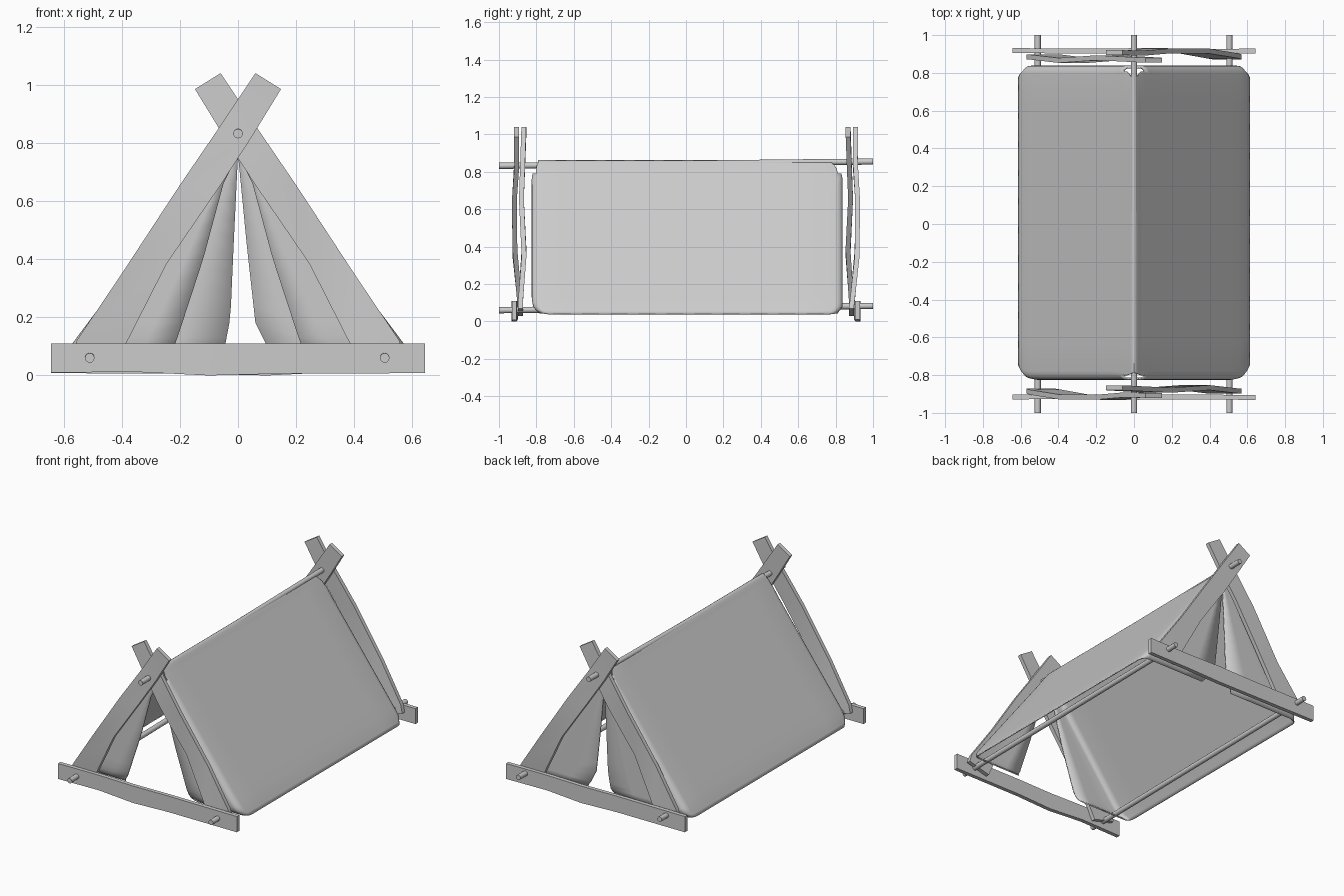
import bpy, math
from mathutils import Vector

if "Cube" in bpy.data.objects:
    bpy.data.objects.remove(bpy.data.objects["Cube"], do_unlink=True)

GREY = (0.6, 0.6, 0.6, 1)
grey = bpy.data.materials.new("plain grey")
grey.use_nodes = True
grey.diffuse_color = GREY
bsdf = grey.node_tree.nodes["Principled BSDF"]
bsdf.inputs["Base Color"].default_value = GREY
bsdf.inputs["Roughness"].default_value = 0.8


def finish(name, verts, faces, angle=40):
    mesh = bpy.data.meshes.new(name)
    mesh.from_pydata(verts, [], faces)
    mesh.materials.append(grey)
    obj = bpy.data.objects.new(name, mesh)
    bpy.context.collection.objects.link(obj)
    bpy.ops.object.select_all(action='DESELECT')
    obj.select_set(True)
    bpy.context.view_layer.objects.active = obj
    bpy.ops.object.shade_smooth_by_angle(angle=math.radians(angle))
    return obj


def lerp(table, t):
    """Piecewise linear lookup in a list of (key, value)."""
    for (a, va), (b, vb) in zip(table, table[1:]):
        if t <= b:
            return va + (vb - va) * max(0, (t - a) / (b - a))
    return table[-1][1]


def plank(name, edges, depth, mirror=1, turn=1, thick=0.026):
    """Warped board; edges = pairs of (x, z) rim points, depth = y at each pair."""
    verts, faces = [], []
    for ((ax, az), (bx, bz)), y in zip(edges, depth):
        for x, z, off in ((ax, az, -1), (bx, bz, -1), (bx, bz, 1), (ax, az, 1)):
            verts.append((x * mirror * turn, (y + off * thick / 2) * turn, z))
    n = len(edges)
    for i in range(n - 1):
        for k in range(4):
            a, b = i * 4 + k, i * 4 + (k + 1) % 4
            faces.append((a, b, b + 4, a + 4))
    faces += [(3, 2, 1, 0), tuple(range(4 * n - 4, 4 * n))]
    if mirror < 0:
        faces = [f[::-1] for f in faces]
    return finish(name, verts, faces)


# End frames: two crossed boards and one ground board, the back turned half round
leg = [((-.57, .07), (-.42, .03)), ((-.555, .12), (-.385, .11)),
       ((-.40, .35), (-.245, .385)), ((-.20, .655), (-.06, .655)),
       ((-.06, .86), (.05, .825)), ((.06, 1.04), (.148, .985))]
rail = [((x, .11), (x, low)) for x, low in
        ((-.643, .01), (-.35, .012), (-.1, 0), (.15, .006), (.643, .008))]
for side, turn in (("front", 1), ("back", -1)):
    plank(side + "_outer_leg", leg, (-.884, -.89, -.915, -.917, -.905, -.907), 1, turn)
    plank(side + "_inner_leg", leg, (-.884, -.884, -.866, -.88, -.873, -.867), -1, turn)
    plank(side + "_ground_board", rail, (-.916, -.912, -.92, -.915, -.918), 1, turn)


# Poles running the whole length
def pole(name, x, z_front, z_back, radius=0.0165, sides=12):
    start, end = Vector((x, -1, z_front)), Vector((x, 1, z_back))
    bpy.ops.mesh.primitive_cylinder_add(vertices=sides, radius=radius,
                                        depth=(end - start).length,
                                        location=(start + end) / 2)
    obj = bpy.context.object
    obj.name = name
    obj.rotation_euler = (end - start).to_track_quat('Z', 'Y').to_euler()
    obj.data.materials.append(grey)
    bpy.ops.object.shade_smooth_by_angle(angle=math.radians(40))


pole("ridge_pole", 0, .832, .855)
pole("right_ground_pole", -.51, .06, .083)
pole("left_ground_pole", .505, .06, .083)

# Canvas: each half wraps from front door edge, along the slope, to the back door edge
BOTTOM, TOP = .042, .862
front_door = [(BOTTOM, .20), (.09, .225), (.11, .215), (.4, .12), (.66, .05), (.76, 0)]
back_doors = {1: [(BOTTOM, .14), (.1, .10), (.18, .06), (.45, .03), (.76, 0)],
              -1: [(BOTTOM, .09), (.1, .045), (.2, .026), (.45, .015), (.76, 0)]}
front_door[0] = (BOTTOM, .26)
levels = [BOTTOM, .06, .08, .1, .13, .18] + [.18 + .06 * i for i in range(1, 10)] + \
         [.76, .79, .815, .835, .85, .858, TOP]
half_width = [(BOTTOM, .615), (.11, .57), (.835, .026), (.85, .016), (.858, .008), (TOP, 0)]
front_end = [(BOTTOM, -.78), (.07, -.815), (.12, -.825), (.77, -.825), (.82, -.815), (TOP, -.79)]
back_end = [(BOTTOM, .81), (.08, .838), (.77, .838), (.82, .82), (TOP, .77)]


def canvas_row(z, sign):
    w, y0, y1 = lerp(half_width, z), lerp(front_end, z), lerp(back_end, z)
    r = min(.045, w * .5)
    row = []

    def flap(door, y):
        inner, outer = min(lerp(door, z), w - r), w - r
        return [(inner + (outer - inner) * k / 3, y) for k in range(3)]

    def corner(y, way):
        angles = [math.radians(18 * k) for k in range(6)]
        return [(w - r + r * math.sin(a), y + way * r * (1 - math.cos(a))) for a in angles]

    row += flap(front_door, y0) + corner(y0, 1)
    row += [(w, y0 + r + (y1 - y0 - 2 * r) * k / 10) for k in range(1, 10)]
    row += (flap(back_doors[sign], y1) + corner(y1, -1))[::-1]
    return [(sign * x, y, z) for x, y in row]


for name, sign in (("left_canvas", 1), ("right_canvas", -1)):
    rows = [canvas_row(z, sign) for z in levels]
    n = len(rows[0])
    faces = []
    for j in range(len(rows) - 1):
        for i in range(n - 1):
            # the flaps stop below the ridge so the pole can pass out
            if levels[j] >= .79 and (i < 7 or i > n - 9):
                continue
            a = j * n + i
            quad = (a, a + 1, a + 1 + n, a + n)
            faces.append(quad if sign > 0 else quad[::-1])
    sheet = finish(name, [v for row in rows for v in row], faces, 60)
    solid = sheet.modifiers.new("cloth_thickness", 'SOLIDIFY')
    solid.thickness = .008
    solid.offset = -1
